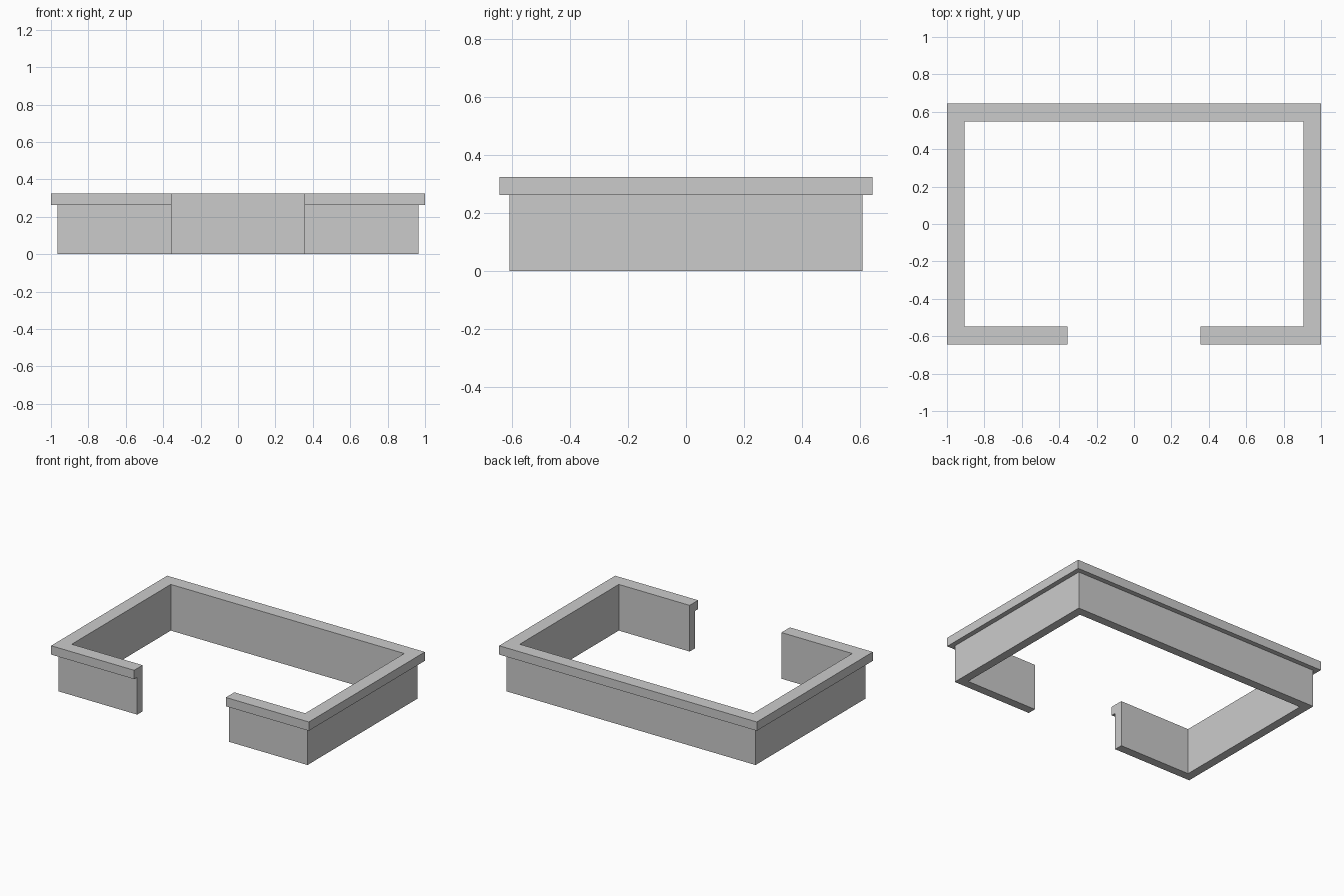
import bpy, bmesh

if "Cube" in bpy.data.objects:
    bpy.data.objects.remove(bpy.data.objects["Cube"])

GAP = 0.356            # half width of the front opening
IN_X, IN_Y = 0.906, 0.549

# Cross-section: (distance outward from the inner face, height)
profile = [(0, 0), (0.06, 0), (0.06, 0.262), (0.094, 0.262), (0.094, 0.324), (0, 0.324)]

# Path stations: inner point and mitred outward direction
path = [((-GAP, -IN_Y), (0, -1)),
        ((-IN_X, -IN_Y), (-1, -1)),
        ((-IN_X, IN_Y), (-1, 1)),
        ((IN_X, IN_Y), (1, 1)),
        ((IN_X, -IN_Y), (1, -1)),
        ((GAP, -IN_Y), (0, -1))]

bm = bmesh.new()
rings = [[bm.verts.new((x + dx * d, y + dy * d, z)) for d, z in profile]
         for (x, y), (dx, dy) in path]

# Wall and overhanging coping swept around the path
n = len(profile)
for a, b in zip(rings, rings[1:]):
    for i in range(n):
        j = (i + 1) % n
        bm.faces.new((a[i], a[j], b[j], b[i]))

# Closed ends at the opening
bm.faces.new(rings[0])
bm.faces.new(rings[-1])
bmesh.ops.recalc_face_normals(bm, faces=bm.faces)

mesh = bpy.data.meshes.new("low_wall_with_coping")
bm.to_mesh(mesh)
bm.free()
wall = bpy.data.objects.new("low_wall_with_coping", mesh)
bpy.context.collection.objects.link(wall)
